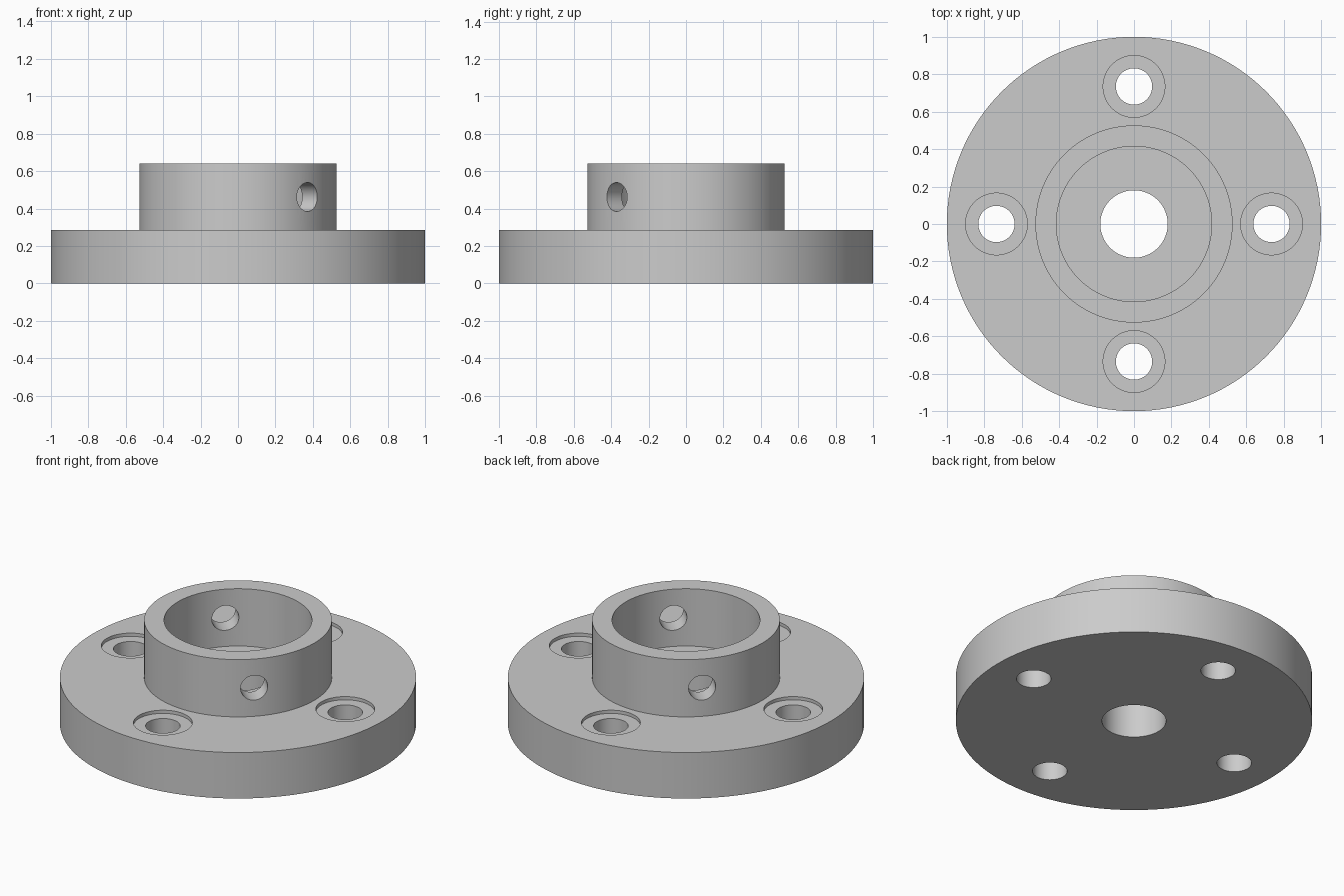
import bpy
import math
from mathutils import Vector, Matrix

cube = bpy.data.objects.get("Cube")
if cube:
    bpy.data.objects.remove(cube, do_unlink=True)

SEGMENTS = 128
FLANGE_TOP, HUB_TOP = 0.285, 0.64
BOLT_CIRCLE, RECESS_DEPTH = 0.735, 0.02

steel = bpy.data.materials.new("grey_metal")
steel.use_nodes = True
colour = (0.6, 0.6, 0.6, 1)
steel.diffuse_color = colour
steel.node_tree.nodes["Principled BSDF"].inputs["Base Color"].default_value = colour


def lathe(name, profile):
    """Revolve a closed (radius, height) profile around z."""
    verts, faces, n = [], [], len(profile)
    for i in range(SEGMENTS):
        a = math.tau * i / SEGMENTS
        verts += [(r * math.cos(a), r * math.sin(a), z) for r, z in profile]
        j = (i + 1) % SEGMENTS
        for k in range(n):
            m = (k + 1) % n
            faces.append((i * n + k, j * n + k, j * n + m, i * n + m))
    mesh = bpy.data.meshes.new(name)
    mesh.from_pydata(verts, [], faces)
    mesh.materials.append(steel)
    obj = bpy.data.objects.new(name, mesh)
    bpy.context.collection.objects.link(obj)
    return obj


def drill(target, radius, start, end):
    """Cut a round hole running from start to end."""
    start, end = Vector(start), Vector(end)
    axis = end - start
    bpy.ops.mesh.primitive_cylinder_add(
        vertices=64, radius=radius, depth=axis.length, location=(start + end) / 2,
        rotation=axis.to_track_quat("Z", "Y").to_euler())
    cutter = bpy.context.object
    cutter.name = "hole_cutter"
    cutter.hide_render = True
    cutter.data.materials.append(steel)
    mod = target.modifiers.new("hole", "BOOLEAN")
    mod.operation, mod.solver, mod.object = "DIFFERENCE", "EXACT", cutter
    bpy.context.view_layer.objects.active = target
    bpy.ops.object.modifier_apply(modifier=mod.name)
    bpy.data.objects.remove(cutter, do_unlink=True)


# Round flange with central bore and raised cup-shaped hub
flange = lathe("flanged_hub", [
    (0.18, 0), (1, 0), (1, FLANGE_TOP), (0.527, FLANGE_TOP),
    (0.527, HUB_TOP), (0.415, HUB_TOP), (0.415, FLANGE_TOP), (0.18, FLANGE_TOP)])

# Four bolt holes, each with a shallow round recess
for i in range(4):
    spot = Matrix.Rotation(i * math.pi / 2, 3, "Z") @ Vector((BOLT_CIRCLE, 0, 0))
    up = Vector((0, 0, 1))
    drill(flange, 0.165, spot + up * (FLANGE_TOP - RECESS_DEPTH), spot + up * 0.35)
    drill(flange, 0.097, spot - up * 0.1, spot + up * 0.4)

# Diagonal pin hole through both hub walls
drill(flange, 0.077, (-0.6, 0.6, 0.462), (0.6, -0.6, 0.462))

# Smooth curved walls, crisp rims
bpy.ops.object.select_all(action="DESELECT")
flange.select_set(True)
bpy.context.view_layer.objects.active = flange
bpy.ops.object.shade_smooth_by_angle(angle=math.radians(30))
